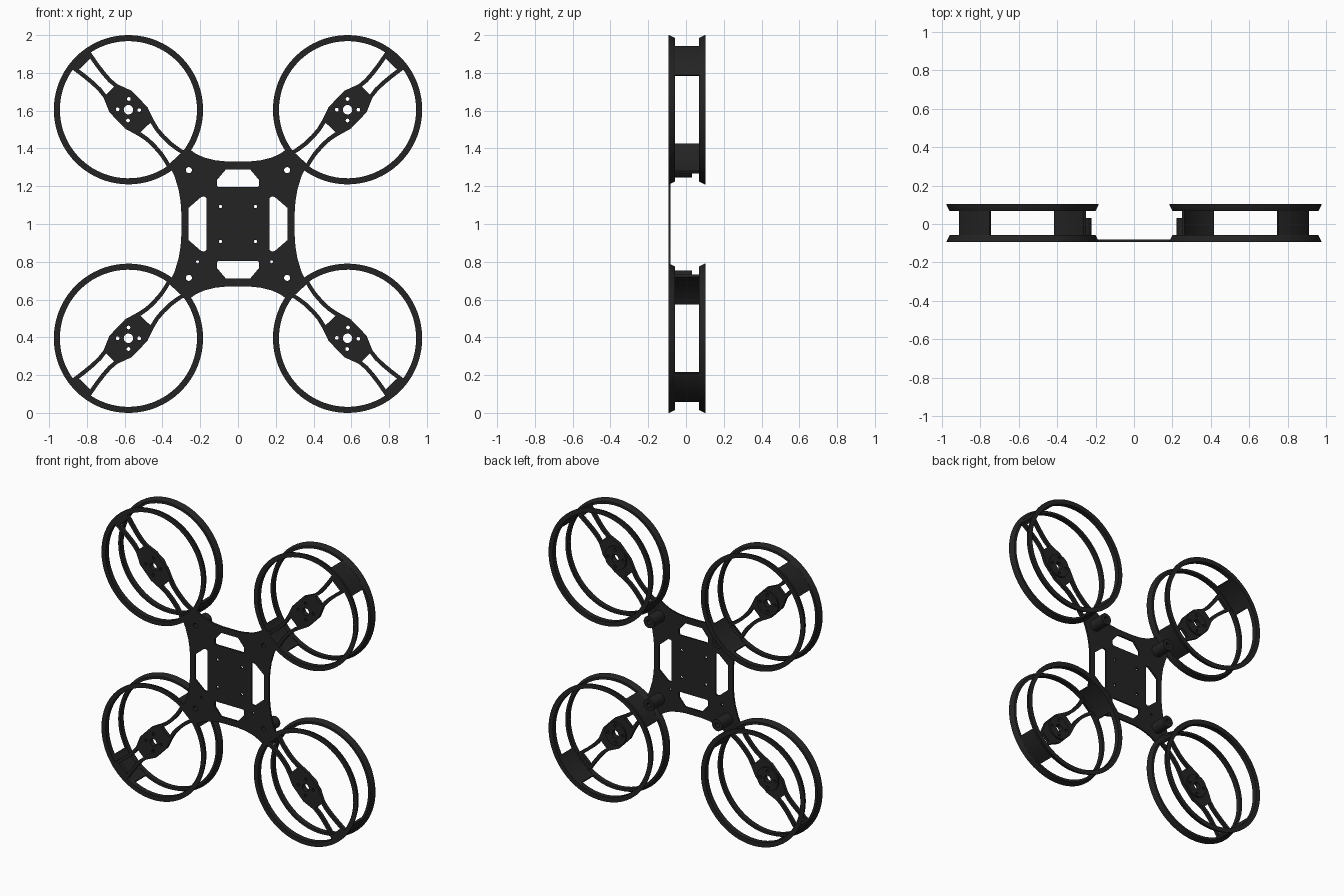
import bpy, bmesh, math
from mathutils import Matrix

if "Cube" in bpy.data.objects:
    bpy.data.objects.remove(bpy.data.objects["Cube"])

MAT = bpy.data.materials.new("matte black")
MAT.diffuse_color = (0.017, 0.017, 0.017, 1)
MAT.use_nodes = True
MAT.node_tree.nodes["Principled BSDF"].inputs["Base Color"].default_value = MAT.diffuse_color

# Parts are drawn flat (x right, y up, z toward the front) and then stood upright
STAND = Matrix.Translation((0, 0, 1)) @ Matrix.Rotation(math.pi / 2, 4, 'X')
FRONT, BACK = 0.093, -0.103
HX, HZ = 0.58, 0.605            # rotor centre offsets
ARM_ANGLE = math.atan2(HZ, HX)


def add(name, mesh, matrix):
    ob = bpy.data.objects.new(name, mesh)
    bpy.context.collection.objects.link(ob)
    ob.matrix_world = STAND @ matrix
    bpy.ops.object.select_all(action='DESELECT')
    ob.select_set(True)
    bpy.context.view_layer.objects.active = ob
    bpy.ops.object.shade_smooth_by_angle(angle=math.radians(30))
    return ob


def circle(x, y, r, n=24):
    return [(x + r * math.cos(2 * math.pi * i / n), y + r * math.sin(2 * math.pi * i / n))
            for i in range(n)]


def cut_sheet(name, loops, z0, z1):
    """Extruded flat sheet: first loop is the outline, the rest are holes."""
    cu = bpy.data.curves.new(name, 'CURVE')
    cu.dimensions = '2D'
    cu.fill_mode = 'BOTH'
    cu.extrude = (z1 - z0) / 2
    for loop in loops:
        sp = cu.splines.new('POLY')
        sp.points.add(len(loop) - 1)
        for p, (x, y) in zip(sp.points, loop):
            p.co = (x, y, 0, 1)
        sp.use_cyclic_u = True
    ob = bpy.data.objects.new(name, cu)
    bpy.context.collection.objects.link(ob)
    bpy.context.view_layer.update()
    me = bpy.data.meshes.new_from_object(ob.evaluated_get(bpy.context.evaluated_depsgraph_get()))
    bpy.data.objects.remove(ob)
    bm = bmesh.new()
    bm.from_mesh(me)
    bmesh.ops.remove_doubles(bm, verts=bm.verts, dist=1e-5)
    bmesh.ops.translate(bm, verts=bm.verts, vec=(0, 0, (z0 + z1) / 2))
    bmesh.ops.recalc_face_normals(bm, faces=bm.faces)
    bm.to_mesh(me)
    bm.free()
    me.materials.clear()
    me.materials.append(MAT)
    return me


def revolve(name, profile, a0=0, a1=360, steps=96):
    """Sweep a closed (radius, z) profile around the z axis."""
    bm = bmesh.new()
    full = a1 - a0 == 360
    rows = []
    for i in range(steps if full else steps + 1):
        a = math.radians(a0 + (a1 - a0) * i / steps)
        rows.append([bm.verts.new((r * math.cos(a), r * math.sin(a), z)) for r, z in profile])
    n = len(profile)
    for i in range(steps):
        p, q = rows[i], rows[(i + 1) % len(rows)]
        for k in range(n):
            bm.faces.new((p[k], p[(k + 1) % n], q[(k + 1) % n], q[k]))
    if not full:
        bm.faces.new(rows[0])
        bm.faces.new(rows[-1])
    bmesh.ops.recalc_face_normals(bm, faces=bm.faces)
    me = bpy.data.meshes.new(name)
    bm.to_mesh(me)
    bm.free()
    me.materials.append(MAT)
    return me


def mirror_v(half):
    return half + [(x, -y) for x, y in reversed(half)]


# Centre plate with concave sides, weight-saving windows and screw holes
quarter = [(0.30, 0.06), (0.304, 0.12), (0.314, 0.18), (0.335, 0.25), (0.365, 0.317),
           (0.27, 0.405), (0.225, 0.373), (0.18, 0.352), (0.12, 0.337), (0.06, 0.331)]
top_half = quarter + [(-x, y) for x, y in reversed(quarter)]
outline = top_half + [(x, -y) for x, y in reversed(top_half)]
loops = [outline]
for s in (1, -1):
    loops.append([(x, s * y) for x, y in ((-0.065, 0.288), (-0.112, 0.232), (-0.112, 0.205), (-0.105, 0.195),
                                          (0.105, 0.195), (0.112, 0.205), (0.112, 0.232), (0.065, 0.288))])
    loops.append([(s * x, y) for x, y in mirror_v([(0.262, 0.085), (0.195, 0.143), (0.180, 0.146),
                                                   (0.167, 0.138)])])
    for t in (1, -1):
        loops.append(circle(s * 0.26, t * 0.285, 0.016))
        loops.append(circle(s * 0.093, t * 0.093, 0.009, 12))
loops += [circle(-0.215, -0.2, 0.008, 12), circle(0.178, -0.2, 0.008, 12)]
add("centre_plate", cut_sheet("centre_plate", loops, 0.081, FRONT), Matrix())

# Arm: hub, twin rails and slots, along the local x axis
motor_holes = [circle(0, 0, 0.025)]
for k in range(4):
    a = k * math.pi / 2 - ARM_ANGLE
    motor_holes.append(circle(0.057 * math.cos(a), 0.057 * math.sin(a), 0.010, 12))
arm_outline = mirror_v([(0.378, 0.068), (0.34, 0.064), (0.29, 0.056), (0.23, 0.049), (0.18, 0.047),
                        (0.137, 0.051), (0.06, 0.082), (-0.06, 0.082), (-0.137, 0.058), (-0.18, 0.048),
                        (-0.23, 0.045), (-0.29, 0.048), (-0.34, 0.057), (-0.378, 0.068)])
outer_slot = mirror_v([(0.335, 0.041), (0.29, 0.034), (0.23, 0.027), (0.18, 0.025), (0.14, 0.030)])
inner_slot = mirror_v([(-0.13, 0.036), (-0.18, 0.026), (-0.23, 0.023), (-0.29, 0.026),
                       (-0.34, 0.035), (-0.365, 0.042)])
arm = cut_sheet("arm", [arm_outline, outer_slot, inner_slot] + motor_holes, 0.070, FRONT)
mount = cut_sheet("motor_mount", [circle(0, 0, 0.08, 48)] + motor_holes, 0.058, 0.071)
post = cut_sheet("corner_post", [circle(0, 0, 0.04, 32), circle(0, 0, 0.016)], -0.032, 0.082)

# Guard: two flared rings joined by two curved walls
front_ring = revolve("front_ring", [(0.363, 0.058), (0.380, 0.058), (0.395, 0.088), (0.395, FRONT),
                                    (0.363, FRONT)])
back_ring = revolve("back_ring", [(0.363, -0.068), (0.380, -0.068), (0.395, -0.098), (0.395, BACK),
                                  (0.363, BACK)])
wall = revolve("guard_wall", [(0.364, -0.07), (0.379, -0.07), (0.379, 0.06), (0.364, 0.06)], -17, 17, 12)

for sx in (1, -1):
    for sz in (1, -1):
        tag = ("upper" if sz > 0 else "lower") + ("_right" if sx > 0 else "_left")
        turn = Matrix.Rotation(math.atan2(sz * HZ, sx * HX), 4, 'Z')
        place = Matrix.Translation((sx * HX, sz * HZ, 0)) @ turn
        for part, me in (("arm", arm), ("motor_mount", mount), ("front_ring", front_ring),
                         ("back_ring", back_ring), ("outer_wall", wall)):
            add(part + "_" + tag, me, place)
        add("inner_wall_" + tag, wall, place @ Matrix.Rotation(math.pi, 4, 'Z'))
        add("corner_post_" + tag, post, Matrix.Translation((sx * 0.26, sz * 0.285, 0)))
